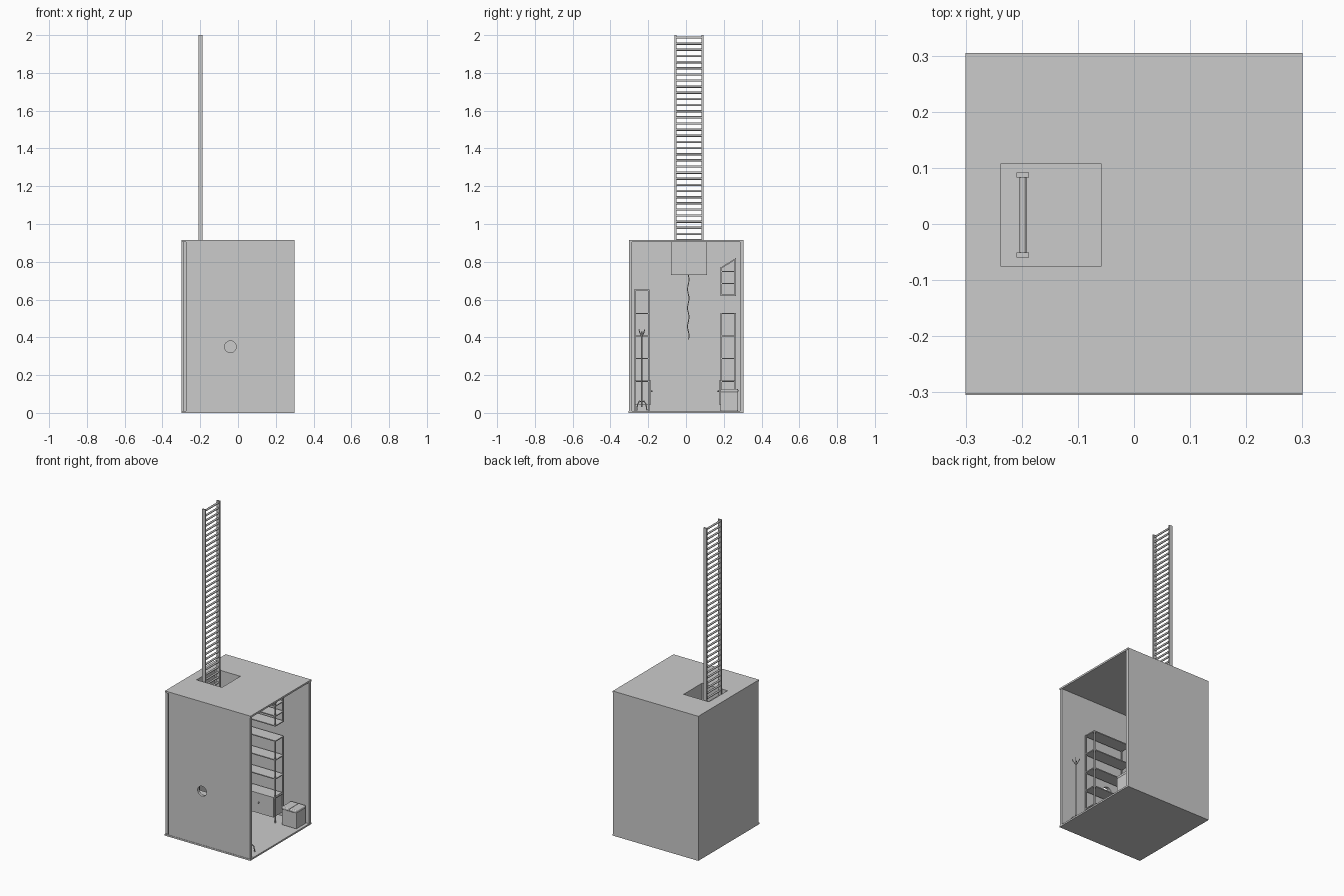
import bpy, math
from mathutils import Vector

if "Cube" in bpy.data.objects:
    bpy.data.objects.remove(bpy.data.objects["Cube"])


def mesh_object(name, verts, faces):
    me = bpy.data.meshes.new(name)
    me.from_pydata(verts, [], faces)
    me.update()
    ob = bpy.data.objects.new(name, me)
    bpy.context.collection.objects.link(ob)
    return ob


BOX_FACES = [(0, 1, 3, 2), (4, 6, 7, 5), (0, 4, 5, 1), (2, 3, 7, 6), (0, 2, 6, 4), (1, 5, 7, 3)]


def boxes(name, specs):
    """One object from several boxes, each given as (x0, x1, y0, y1, z0, z1)."""
    verts, faces = [], []
    for x0, x1, y0, y1, z0, z1 in specs:
        n = len(verts)
        verts += [(x, y, z) for x in (x0, x1) for y in (y0, y1) for z in (z0, z1)]
        faces += [[n + i for i in f] for f in BOX_FACES]
    return mesh_object(name, verts, faces)


def tube(name, paths, radius):
    """Round rods following point paths."""
    cu = bpy.data.curves.new(name, 'CURVE')
    cu.dimensions = '3D'
    cu.bevel_depth = radius
    cu.bevel_resolution = 2
    cu.use_fill_caps = True
    for path in paths:
        sp = cu.splines.new('POLY')
        sp.points.add(len(path) - 1)
        for p, co in zip(sp.points, path):
            p.co = (*co, 1)
    ob = bpy.data.objects.new(name, cu)
    bpy.context.collection.objects.link(ob)
    return ob


def bevel(ob, width, segments=2):
    m = ob.modifiers.new("bevel", 'BEVEL')
    m.width = width
    m.segments = segments


# Room shell, open on the right
boxes("floor", [(-0.30, 0.30, -0.305, 0.305, 0, 0.01)])
boxes("left_wall", [(-0.30, -0.285, -0.295, 0.305, 0.01, 0.905)])
boxes("back_wall", [(-0.285, 0.298, 0.285, 0.305, 0.01, 0.905)])
front = boxes("front_wall", [(-0.275, 0.298, -0.303, -0.285, 0.01, 0.905)])

# Round window cut through the front wall
bpy.ops.mesh.primitive_cylinder_add(vertices=32, radius=0.031, depth=0.1,
                                    location=(-0.04, -0.295, 0.35),
                                    rotation=(math.pi / 2, 0, 0))
cutter = bpy.context.object
cutter.name = "window_cutter"
cutter.hide_render = True
cutter.hide_set(True)
hole = front.modifiers.new("window", 'BOOLEAN')
hole.object = cutter
hole.solver = 'EXACT'

# Roof around the hatch opening
hx0, hx1, hy0, hy1 = -0.237, -0.059, -0.076, 0.108
boxes("roof", [(-0.30, hx0, -0.303, 0.305, 0.905, 0.916), (hx1, 0.30, -0.303, 0.305, 0.905, 0.916),
               (hx0, hx1, -0.303, hy0, 0.905, 0.916), (hx0, hx1, hy1, 0.305, 0.905, 0.916)])

# Hatch shaft with trapdoor at the bottom
t = 0.003
boxes("hatch_shaft", [(hx0 - t, hx0, hy0 - t, hy1 + t, 0.73, 0.91),
                      (hx1, hx1 + t, hy0 - t, hy1 + t, 0.73, 0.91),
                      (hx0, hx1, hy0 - t, hy0, 0.73, 0.91),
                      (hx0, hx1, hy1, hy1 + t, 0.73, 0.91)])
boxes("trapdoor", [(hx0, hx1, hy0, hy1, 0.73, 0.736)])

# Ladder
boxes("ladder_rails", [(-0.209, -0.187, -0.060, -0.051, 0.736, 2.0),
                       (-0.209, -0.187, 0.083, 0.092, 0.736, 2.0)])
tube("ladder_rungs", [[(-0.198, -0.052, 1.987 - 0.0325 * i), (-0.198, 0.084, 1.987 - 0.0325 * i)]
                      for i in range(38)], 0.006)

# Pull cord
tube("pull_cord", [[(-0.09 + 0.003 * math.cos(i), 0.012 + 0.004 * math.sin(i * 0.9), 0.73 - 0.0142 * i)
                    for i in range(25)]], 0.0025)


# Shelving
def shelf_unit(name, y0, y1, levels, z0, x0=-0.14, x1=0.135, post=0.008):
    top = max(levels)
    specs = [(x0, x1, y0, y1, z - 0.006, z) for z in levels]
    for xa in (x0, x1 - post):
        for ya in (y0, y1 - post):
            specs.append((xa, xa + post, ya, ya + post, z0, top - 0.001))
    return boxes(name, specs)


shelf_unit("tall_shelf", -0.275, -0.193, [0.17, 0.29, 0.41, 0.53, 0.652], 0.01)
shelf_unit("low_shelf", 0.182, 0.265, [0.17, 0.29, 0.41, 0.53], 0.01)
shelf_unit("wall_shelf", 0.182, 0.265, [0.626, 0.688, 0.752], 0.62)

# Slanted top of the wall shelf
profile = [(0.180, 0.760), (0.265, 0.812), (0.265, 0.820), (0.180, 0.768)]
mesh_object("wall_shelf_top", [(x, y, z) for x in (-0.14, 0.135) for y, z in profile],
            [(3, 2, 1, 0), (4, 5, 6, 7)] +
            [(i, (i + 1) % 4, (i + 1) % 4 + 4, i + 4) for i in range(4)])
boxes("wall_shelf_sides", [(x, x + 0.008, y, y + 0.008, 0.75, z) for x in (-0.14, 0.127)
                           for y, z in ((0.182, 0.766), (0.257, 0.812))])

# Cupboards under the bottom shelves, with knobs
for name, y0, y1, face, s in (("tall", -0.268, -0.185, -0.185, 1), ("low", 0.174, 0.26, 0.174, -1)):
    boxes(name + "_cupboard", [(-0.13, 0.126, y0, y1, 0.045, 0.172)])
    for x in (-0.03, 0.026):
        bpy.ops.mesh.primitive_uv_sphere_add(segments=12, ring_count=8, radius=0.005,
                                             location=(x, face + s * 0.004, 0.115))
        bpy.context.object.name = name + "_cupboard_knob"

# Storage box by the opening, with a two-flap lid
bevel(boxes("storage_box", [(0.178, 0.282, 0.182, 0.276, 0.01, 0.112)]), 0.004)
bevel(boxes("storage_box_lid", [(0.177, 0.229, 0.181, 0.277, 0.108, 0.126),
                                (0.231, 0.283, 0.181, 0.277, 0.108, 0.126)]), 0.006, 3)

# Coat stand: pole, curved hooks and splayed feet
c = Vector((0.236, -0.234, 0))
tube("coat_stand_pole", [[c + Vector((0, 0, 0.03)), c + Vector((0, 0, 0.43))]], 0.004)
hooks, feet = [], []
for k in range(4):
    a = k * math.pi / 2 + math.pi / 4
    d = Vector((math.cos(a), math.sin(a), 0))
    hooks.append([c + d * r + Vector((0, 0, z)) for r, z in
                  ((0, 0.40), (0.008, 0.415), (0.015, 0.425), (0.022, 0.442))])
    feet.append([c + d * r + Vector((0, 0, z)) for r, z in
                 ((0, 0.06), (0.018, 0.062), (0.032, 0.045), (0.038, 0.012))])
tube("coat_stand_hooks", hooks, 0.0025)
tube("coat_stand_feet", feet, 0.003)
